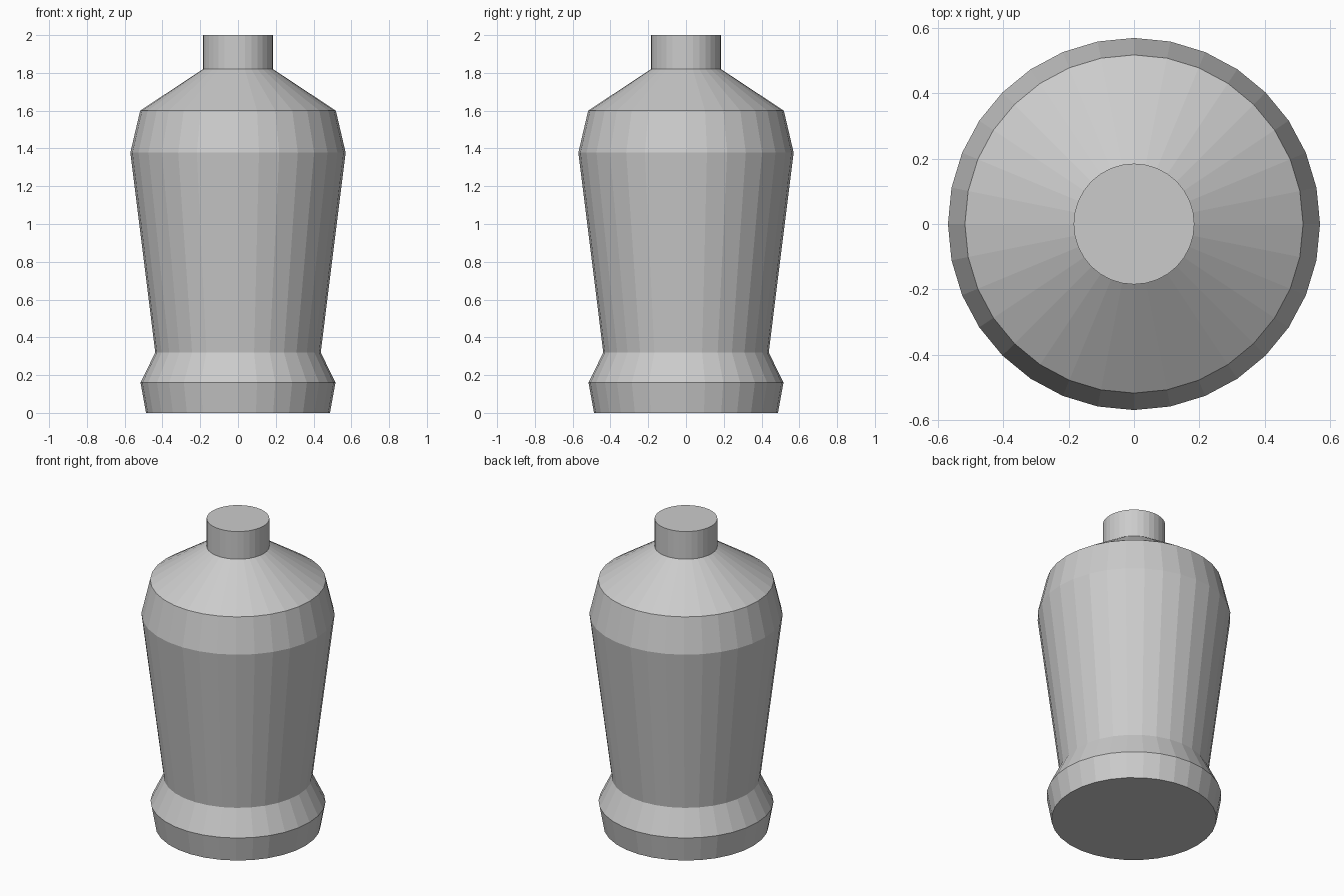
import bpy, bmesh
from math import cos, sin, tau

if "Cube" in bpy.data.objects:
    bpy.data.objects.remove(bpy.data.objects["Cube"])

SIDES = 32


def lathe(name, profile):
    """Spin a (radius, height) profile into a closed, flat-shaded solid."""
    bm = bmesh.new()
    rings = [[bm.verts.new((r * cos(tau * i / SIDES), r * sin(tau * i / SIDES), z))
              for i in range(SIDES)] for r, z in profile]
    for low, high in zip(rings, rings[1:]):
        for i in range(SIDES):
            j = (i + 1) % SIDES
            bm.faces.new((low[i], low[j], high[j], high[i]))
    bm.faces.new(rings[0][::-1])
    bm.faces.new(rings[-1])
    mesh = bpy.data.meshes.new(name)
    bm.to_mesh(mesh)
    bm.free()
    obj = bpy.data.objects.new(name, mesh)
    bpy.context.collection.objects.link(obj)
    return obj


# Bottle: flared foot, tapered body, sloping shoulder and straight neck
lathe("bottle", [
    (0.487, 0.0), (0.516, 0.16),    # foot
    (0.438, 0.32), (0.57, 1.378),   # waist and body
    (0.518, 1.6), (0.185, 1.82),    # shoulder
    (0.185, 2.0),                   # neck
])
